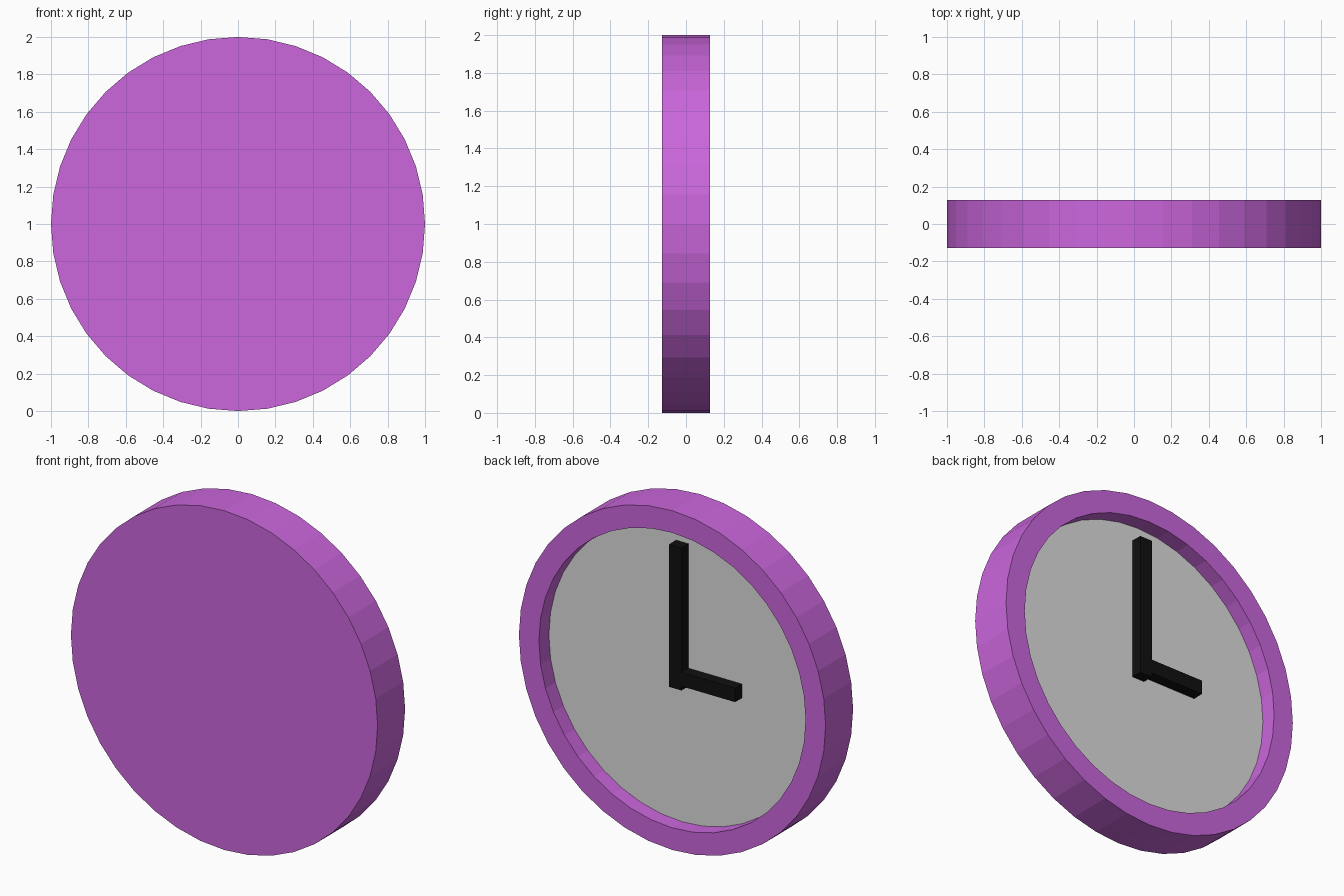
import bpy
import bmesh
from mathutils import Matrix, Vector

# Remove the default cube
cube = bpy.data.objects.get("Cube")
if cube:
    bpy.data.objects.remove(cube, do_unlink=True)


def make_material(name, rgb):
    mat = bpy.data.materials.new(name)
    mat.use_nodes = True
    color = (*rgb, 1.0)
    mat.diffuse_color = color
    mat.node_tree.nodes["Principled BSDF"].inputs["Base Color"].default_value = color
    return mat


purple = make_material("purple", (0.60, 0.135, 0.72))
grey = make_material("light grey", (0.72, 0.72, 0.72))
black = make_material("black", (0.005, 0.005, 0.005))


def finish(bm, name, materials):
    mesh = bpy.data.meshes.new(name)
    bm.to_mesh(mesh)
    bm.free()
    for mat in materials:
        mesh.materials.append(mat)
    obj = bpy.data.objects.new(name, mesh)
    bpy.context.collection.objects.link(obj)
    return obj


CENTRE = Vector((0, 0, 1))
HALF_DEPTH = 0.128
RECESS = 0.093
RIM = 0.13

# Clock case: a flat-sided disc with a recessed dial on the +y side
bm = bmesh.new()
bmesh.ops.create_cone(bm, cap_ends=True, segments=40, radius1=1, radius2=1,
                      depth=2 * HALF_DEPTH,
                      matrix=Matrix.Translation(CENTRE) @ Matrix.Rotation(-1.5707963, 4, "X"))
bm.normal_update()
dial = max(bm.faces, key=lambda f: f.normal.y)
bmesh.ops.inset_region(bm, faces=[dial], thickness=RIM, use_even_offset=True)
dial = bmesh.ops.extrude_discrete_faces(bm, faces=[dial])["faces"][0]
bmesh.ops.translate(bm, verts=dial.verts, vec=(0, -RECESS, 0))
dial.material_index = 1
bmesh.ops.recalc_face_normals(bm, faces=bm.faces)
finish(bm, "clock_case", [purple, grey])


# Hands: square bars standing on the dial
def add_hand(name, x_range, z_range):
    low = Vector((x_range[0], HALF_DEPTH - RECESS, z_range[0]))
    high = Vector((x_range[1], 0.1, z_range[1]))
    bm = bmesh.new()
    bmesh.ops.create_cube(bm, size=1, matrix=Matrix.Translation((low + high) / 2)
                          @ Matrix.Diagonal((*(high - low), 1)))
    finish(bm, name, [black])


add_hand("minute_hand", (-0.04, 0.04), (0.94, 1.78))
add_hand("hour_hand", (-0.39, 0.035), (0.965, 1.047))
